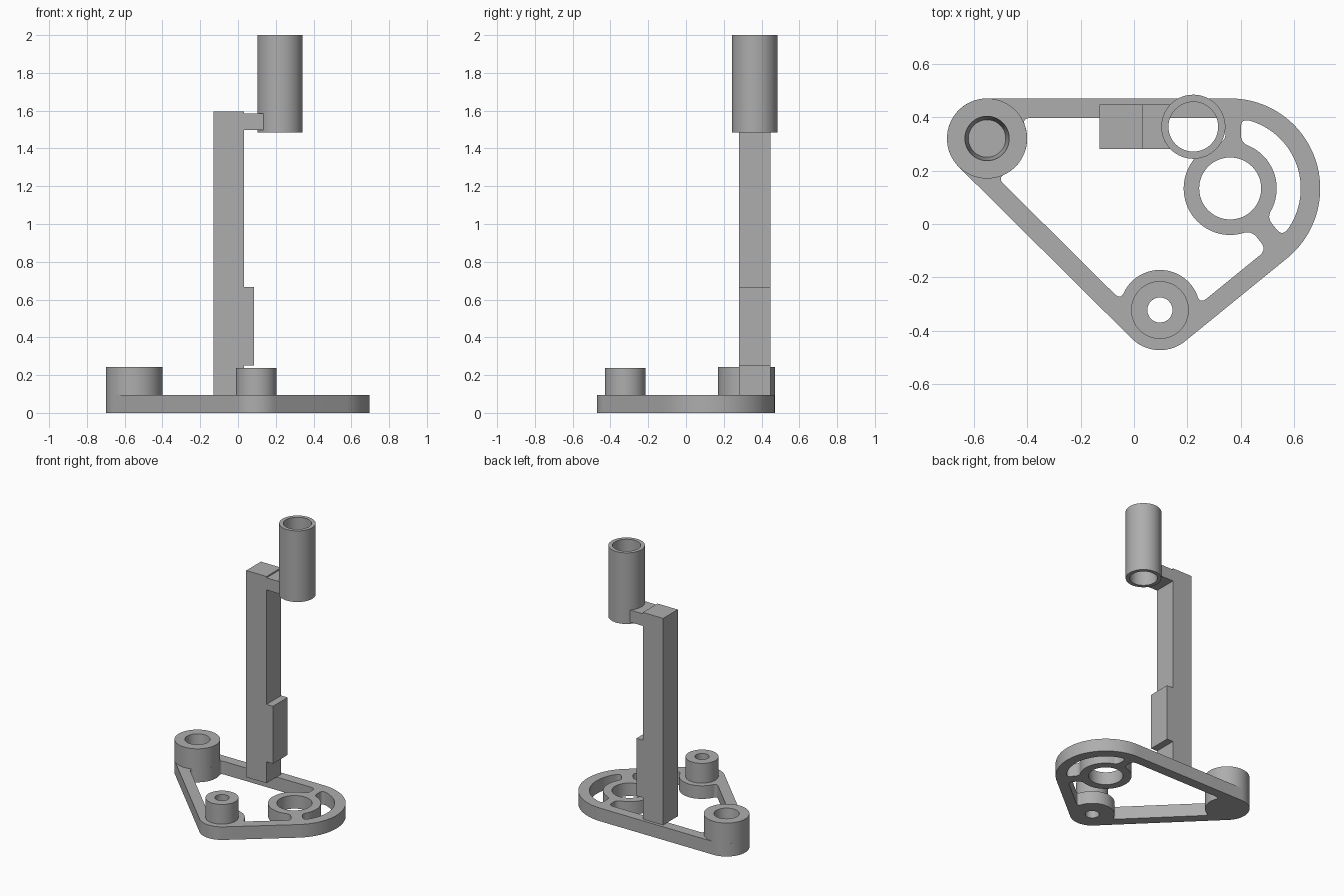
import bpy
import math
from mathutils import Vector

cube = bpy.data.objects.get("Cube")
if cube:
    bpy.data.objects.remove(cube, do_unlink=True)

grey = bpy.data.materials.new("plain_grey")
grey.use_nodes = True
colour = (0.42, 0.42, 0.42, 1)
grey.diffuse_color = colour
grey.node_tree.nodes["Principled BSDF"].inputs["Base Color"].default_value = colour

PLATE_TOP = 0.095
BAND = 0.073          # width of the frame strips
LOBE = 0.15           # radius of the two small corners
RIM = 0.337           # radius of the large corner
RING = 0.174
SPOKE = 0.038         # half width of the slanted spoke
left = Vector((-0.55, 0.32))
front = Vector((0.097, -0.322))
big = Vector((0.36, 0.133))
tube = Vector((0.222, 0.364))


def arc(c, r, a0, a1, n=48):
    """Points along an arc, angles in degrees."""
    angles = [math.radians(a0 + (a1 - a0) * i / n) for i in range(n + 1)]
    return [c + r * Vector((math.cos(a), math.sin(a))) for a in angles]


def angle(v):
    return math.degrees(math.atan2(v.y, v.x))


def trim(path, d):
    """Shorten a polyline by d at its start."""
    path = list(path)
    while len(path) > 2 and (path[1] - path[0]).length <= d:
        d -= (path[1] - path[0]).length
        path.pop(0)
    step = path[1] - path[0]
    path[0] = path[0] + step * min(d / step.length, 0.9)
    return path


def rounded(segments, d):
    """Join segments into a closed loop with rounded corners."""
    loop = []
    cut = []
    for s in segments:
        size = sum((b - a).length for a, b in zip(s, s[1:]))
        k = min(d, size * 0.4)
        cut.append(trim(trim(s, k)[::-1], k)[::-1])
    for i, s in enumerate(cut):
        corner, after = segments[i][-1], cut[(i + 1) % len(cut)][0]
        loop += s
        for j in range(1, 8):
            t = j / 8
            loop.append(s[-1] * (1 - t) ** 2 + corner * 2 * t * (1 - t) + after * t * t)
    return loop


def finish(obj):
    bpy.ops.object.select_all(action="DESELECT")
    obj.select_set(True)
    bpy.context.view_layer.objects.active = obj
    if obj.type == "CURVE":
        bpy.ops.object.convert(target="MESH")
        obj = bpy.context.view_layer.objects.active
    obj.data.materials.clear()
    obj.data.materials.append(grey)
    bpy.ops.object.shade_smooth_by_angle(angle=math.radians(30))
    return obj


def prism(name, loops, z0, z1):
    """Extrude an outline with optional holes from z0 to z1."""
    curve = bpy.data.curves.new(name, "CURVE")
    curve.dimensions = "2D"
    curve.fill_mode = "BOTH"
    curve.extrude = (z1 - z0) / 2
    for loop in loops:
        spline = curve.splines.new("POLY")
        spline.points.add(len(loop) - 1)
        for point, co in zip(spline.points, loop):
            point.co = (co[0], co[1], 0, 1)
        spline.use_cyclic_u = True
    obj = bpy.data.objects.new(name, curve)
    obj.location.z = (z0 + z1) / 2
    bpy.context.collection.objects.link(obj)
    return finish(obj)


def lathe(name, c, profile, closed=False, n=64):
    """Revolve a (radius, height) profile around a vertical axis."""
    m = len(profile)
    verts = []
    for i in range(n):
        a = math.tau * i / n
        verts += [(c.x + r * math.cos(a), c.y + r * math.sin(a), z) for r, z in profile]
    faces = []
    for i in range(n):
        p, q = i * m, (i + 1) % n * m
        for j in range(m if closed else m - 1):
            k = (j + 1) % m
            faces.append((p + k, q + k, q + j, p + j))
    mesh = bpy.data.meshes.new(name)
    mesh.from_pydata(verts, [], faces)
    obj = bpy.data.objects.new(name, mesh)
    bpy.context.collection.objects.link(obj)
    return finish(obj)


# Outward normals and directions of the two slanted sides
t1 = (front - left).normalized()
n1 = Vector((t1.y, -t1.x))
gap = big - front
a2 = math.atan2(gap.y, gap.x) - math.acos((LOBE - RIM) / gap.length)
n2 = Vector((math.cos(a2), math.sin(a2)))
t2 = Vector((-n2.y, n2.x))
side1, side2 = angle(n1) % 360, math.degrees(a2)

# Base plate outline
outline = (arc(left, LOBE, 90, side1) + arc(front, LOBE, side1, side2 + 360)
           + arc(big, RIM, side2, 90))

# Main opening, following the strips, lobes, ring and spokes
inset = LOBE - BAND
reach = math.sqrt(LOBE ** 2 - inset ** 2)
top_y = left.y + inset
p1 = left + Vector((reach, inset))
p2 = left + n1 * inset + t1 * reach
p3 = front + n1 * inset - t1 * reach
p4 = front + n2 * inset + t2 * reach
p5 = big + n2 * (RIM - BAND) - t2 * SPOKE
ring_a = math.degrees(math.asin(SPOKE / RING))
wall = 0.343 - big.x
ring_top = math.degrees(math.acos(wall / RING)) - 360
lobe_a, lobe_b = angle(p3 - front), angle(p4 - front)
ring_path = arc(big, RING, side2 - ring_a, ring_top, 64)
p6 = Vector((0.343, top_y))
opening = rounded([
    arc(left, LOBE, angle(p1 - left), angle(p2 - left)),
    [p2, p3],
    arc(front, LOBE, lobe_a, lobe_b),
    [p4, p5],
    [p5, ring_path[0]],
    ring_path,
    [ring_path[-1], p6],
    [p6, p1],
], 0.035)

# Curved slot between ring and rim
inner = RIM - BAND
edge = 0.04
low = math.degrees(math.asin(SPOKE / inner))
slot_out = arc(big, inner, side2 + low, math.degrees(math.acos(edge / inner)))
slot_in = arc(big, RING, math.degrees(math.acos(edge / RING)), side2 + ring_a)
slot = rounded([slot_out, [slot_out[-1], slot_in[0]], slot_in,
                [slot_in[-1], slot_out[0]]], 0.032)

prism("base_plate", [outline, opening, slot, arc(big, 0.116, 0, 355, 71),
                     arc(front, 0.047, 0, 350, 35)], 0, PLATE_TOP)

# Bosses: a tapered blind socket and a through hole
lathe("left_boss", left, [(0.07, PLATE_TOP), (0.083, 0.243), (LOBE, 0.243), (LOBE, PLATE_TOP)])
lathe("front_boss", front, [(0.047, PLATE_TOP), (0.047, 0.238), (0.108, 0.238), (0.108, PLATE_TOP)])

# Column with thickened lower rib
y0, y1 = 0.28, 0.448


def block(x0, x1):
    return [(x0, y0), (x1, y0), (x1, y1), (x0, y1)]


prism("column", [block(-0.13, 0.033)], PLATE_TOP, 1.595)
prism("column_rib", [block(0.033, 0.085)], 0.25, 0.667)

# Arm meeting the tube wall, and the upright tube
r = 0.12
start = 180 - math.degrees(math.asin((y1 - tube.y) / r))
end = 180 + math.degrees(math.asin((tube.y - y0) / r))
prism("arm", [[(0.033, y1), (0.033, y0)] + arc(tube, r, end, start, 16)], 1.497, 1.585)
lathe("tube", tube, [(0.093, 1.484), (0.093, 2), (r, 2), (r, 1.484)], closed=True)
